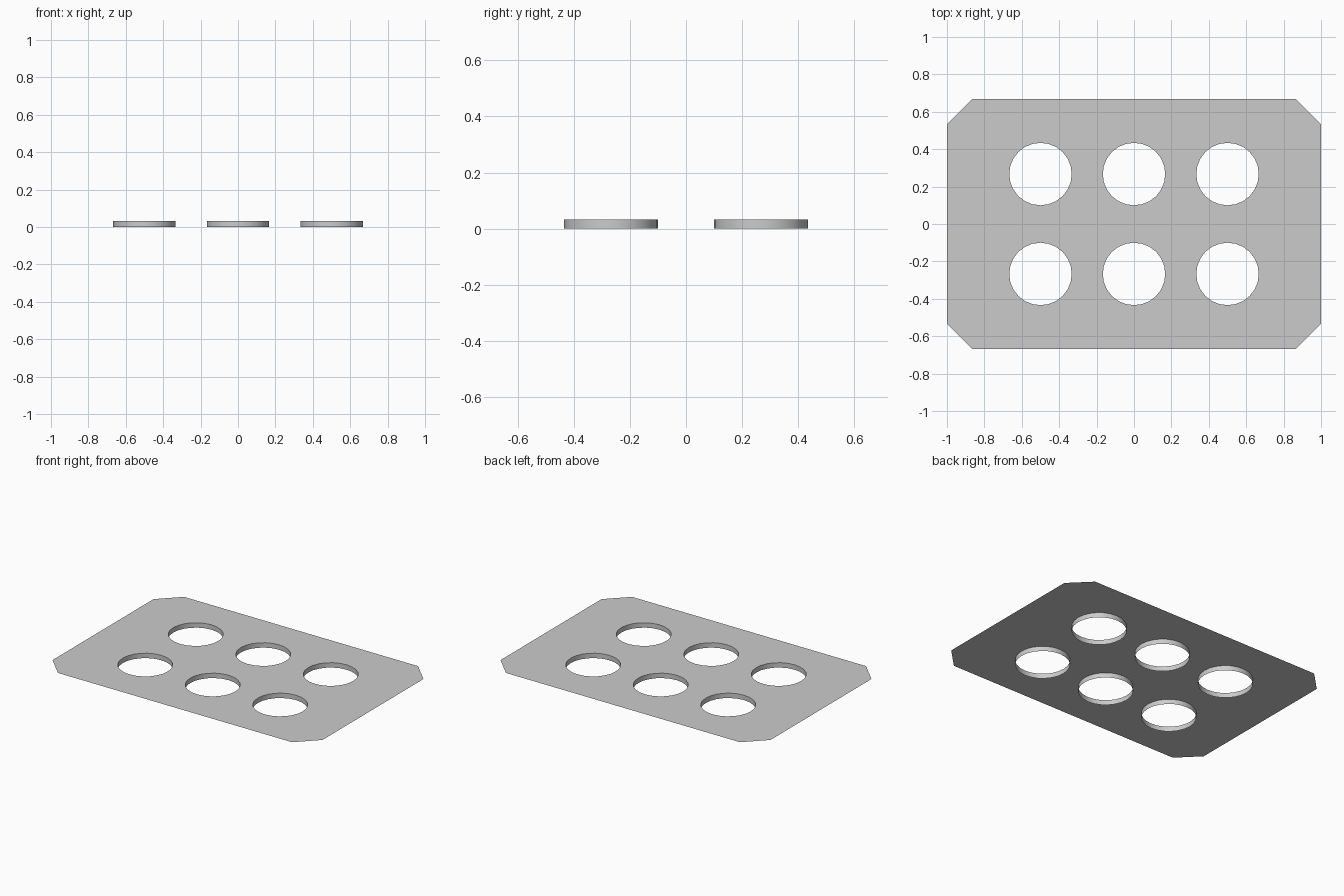
import bpy, bmesh, math

W, D, CUT = 1.0, 0.667, 0.133      # half width, half depth, corner cut
H, R, SIDES = 0.033, 0.167, 24     # height, hole radius, hole sides
CENTRES = [(x, y) for y in (-0.267, 0.267) for x in (-0.5, 0, 0.5)]

cube = bpy.data.objects.get("Cube")
if cube:
    bpy.data.objects.remove(cube)

grey = bpy.data.materials.new("light_grey")
grey.use_nodes = True
colour = (0.6, 0.6, 0.6, 1)
grey.diffuse_color = colour
grey.node_tree.nodes["Principled BSDF"].inputs["Base Color"].default_value = colour


def circle(cx, cy):
    steps = [2 * math.pi * i / SIDES for i in range(SIDES)]
    return [(cx + R * math.cos(a), cy + R * math.sin(a)) for a in steps]


def add_loop(bm, points):
    """Closed ring of edges at the top height."""
    verts = [bm.verts.new((x, y, H)) for x, y in points]
    return [bm.edges.new((v, verts[i - 1])) for i, v in enumerate(verts)]


def finish(bm, name, smooth=False):
    mesh = bpy.data.meshes.new(name)
    bm.to_mesh(mesh)
    bm.free()
    mesh.materials.append(grey)
    for face in mesh.polygons:
        face.use_smooth = smooth
    obj = bpy.data.objects.new(name, mesh)
    bpy.context.collection.objects.link(obj)


# Thin sheet with cut corners and six round holes
bm = bmesh.new()
outline = [(W, D - CUT), (W - CUT, D), (CUT - W, D), (-W, D - CUT),
           (-W, CUT - D), (CUT - W, -D), (W - CUT, -D), (W, CUT - D)]
edges = add_loop(bm, outline)
for c in CENTRES:
    edges += add_loop(bm, circle(*c))
bmesh.ops.triangle_fill(bm, edges=edges, use_beauty=True, normal=(0, 0, 1))
for face in bm.faces:
    face.normal_update()
    if face.normal.z < 0:
        face.normal_flip()
finish(bm, "sheet")

# Open collar hanging below each hole, facing its axis
for number, (cx, cy) in enumerate(CENTRES, 1):
    bm = bmesh.new()
    ring = add_loop(bm, circle(cx, cy))
    made = bmesh.ops.extrude_edge_only(bm, edges=ring)["geom"]
    for vert in made:
        if isinstance(vert, bmesh.types.BMVert):
            vert.co.z = 0
    for face in bm.faces:
        face.normal_update()
        mid = face.calc_center_median()
        if face.normal.x * (mid.x - cx) + face.normal.y * (mid.y - cy) > 0:
            face.normal_flip()
    finish(bm, f"hole_collar_{number}", smooth=True)
